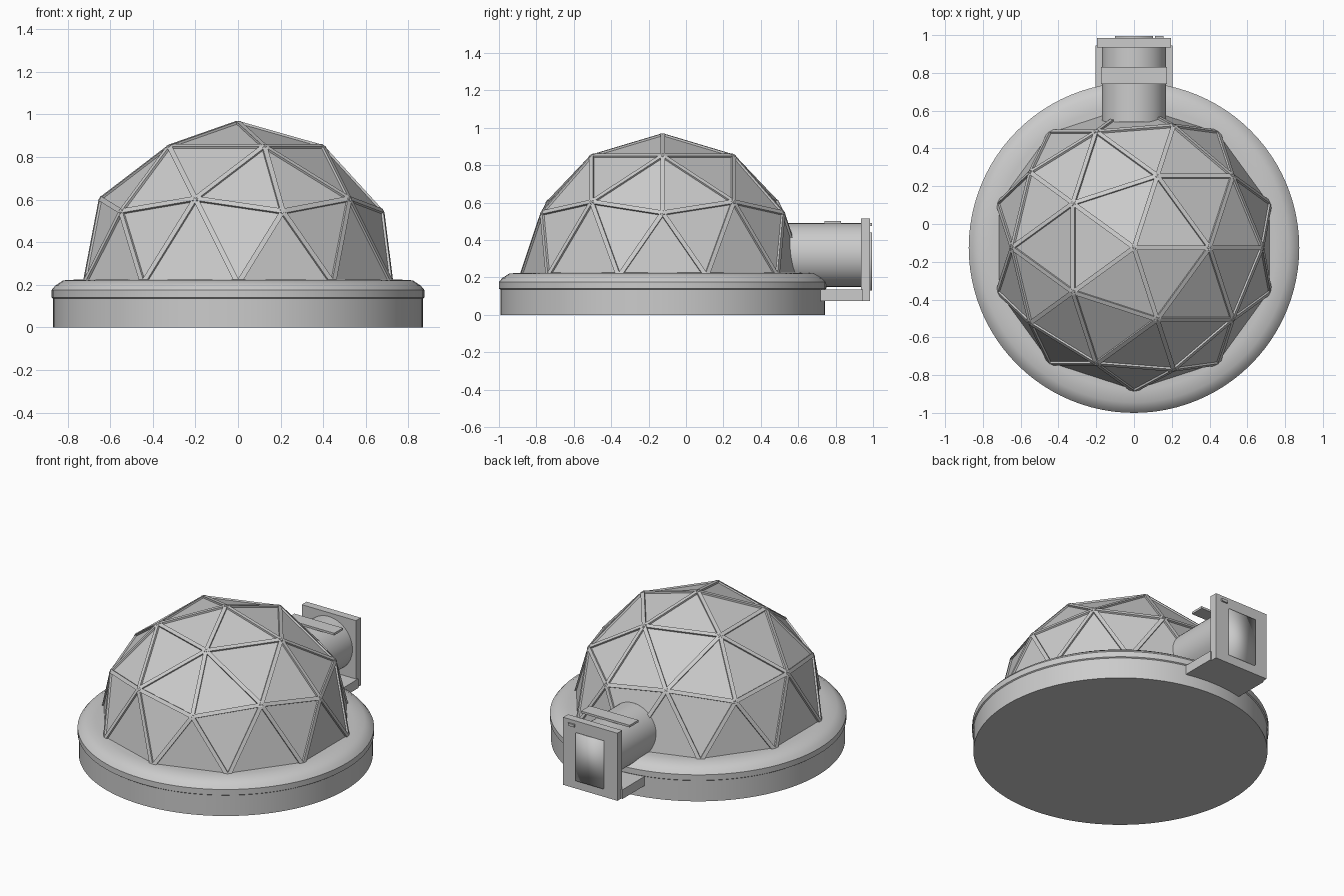
import bpy, bmesh, math
from mathutils import Matrix, Vector

cube = bpy.data.objects.get("Cube")
if cube:
    bpy.data.objects.remove(cube, do_unlink=True)

GREY = (0.6, 0.6, 0.6, 1)
grey = bpy.data.materials.new("light grey")
grey.use_nodes = True
grey.diffuse_color = GREY
grey.node_tree.nodes["Principled BSDF"].inputs["Base Color"].default_value = GREY

CENTRE = Vector((0, -0.125, 0))
DOME_Z, DOME_R = 0.205, 0.765


def finish(bm, name, smooth=None):
    bmesh.ops.recalc_face_normals(bm, faces=bm.faces)
    mesh = bpy.data.meshes.new(name)
    bm.to_mesh(mesh)
    bm.free()
    obj = bpy.data.objects.new(name, mesh)
    bpy.context.collection.objects.link(obj)
    mesh.materials.append(grey)
    if smooth:
        bpy.ops.object.select_all(action="DESELECT")
        obj.select_set(True)
        bpy.context.view_layer.objects.active = obj
        bpy.ops.object.shade_smooth_by_angle(angle=math.radians(smooth))
    return obj


def add_box(bm, matrix, size):
    scale = Matrix.Diagonal((*size, 1))
    bmesh.ops.create_cube(bm, size=1, matrix=matrix @ scale)


def box(name, low, high, smooth=None):
    low, high = Vector(low), Vector(high)
    bm = bmesh.new()
    add_box(bm, Matrix.Translation((low + high) / 2), high - low)
    return finish(bm, name, smooth)


def lathe(name, profile, steps, smooth):
    bm = bmesh.new()
    verts = [bm.verts.new((r, 0, z)) for r, z in profile]
    edges = [bm.edges.new(pair) for pair in zip(verts, verts[1:])]
    bmesh.ops.spin(bm, geom=verts + edges, cent=(0, 0, 0), axis=(0, 0, 1),
                   angle=math.tau, steps=steps)
    bmesh.ops.remove_doubles(bm, verts=bm.verts, dist=0.0001)
    return finish(bm, name, smooth)


# Round foundation with a soft raised rim
base = lathe("foundation", [(0, 0), (0.868, 0), (0.868, 0.135), (0.875, 0.14),
                            (0.875, 0.176), (0.858, 0.196), (0.82, 0.221),
                            (0.75, 0.225), (0, 0.225)], 96, 40)
base.location = CENTRE

# Flat triangular dome panels: upper half of a subdivided icosahedron
bm = bmesh.new()
bmesh.ops.create_icosphere(bm, subdivisions=2, radius=DOME_R)
lower = [v for v in bm.verts if v.co.z < -0.01]
bmesh.ops.delete(bm, geom=lower, context="VERTS")
struts = [(e.verts[0].co.copy(), e.verts[1].co.copy()) for e in bm.edges]
bmesh.ops.scale(bm, vec=Vector((0.988, 0.988, 0.988)), verts=bm.verts)
panels = finish(bm, "dome_panels")
panels.location = CENTRE + Vector((0, 0, DOME_Z))

# Struts along every panel edge, facing outward
bm = bmesh.new()
for a, b in struts:
    along = (b - a).normalized()
    out = (a + b).normalized()
    side = out.cross(along)
    turn = Matrix((along, side, out)).transposed().to_4x4()
    middle = (a + b) / 2 - out * 0.012
    add_box(bm, Matrix.Translation(middle) @ turn, ((b - a).length, 0.024, 0.024))
frame = finish(bm, "dome_struts")
frame.location = panels.location

# Round entrance tunnel at the back
bm = bmesh.new()
bmesh.ops.create_cone(bm, cap_ends=False, segments=48, radius1=0.17, radius2=0.17,
                      depth=0.41, matrix=Matrix.Rotation(math.pi / 2, 4, "X"))
tunnel = finish(bm, "entrance_tunnel", 40)
tunnel.location = (0, 0.745, 0.32)

# Entrance details
box("entrance_frame", (-0.195, 0.935, 0.075), (0.195, 0.985, 0.515))
box("entrance_door", (-0.1, 0.98, 0.13), (0.1, 0.995, 0.44), 180)
box("door_keypad", (0.11, 0.98, 0.475), (0.155, 0.995, 0.492))
box("entrance_step", (-0.205, 0.72, 0.075), (0.205, 0.945, 0.135))
box("tunnel_top_plate", (-0.175, 0.74, 0.488), (0.175, 0.83, 0.502))
